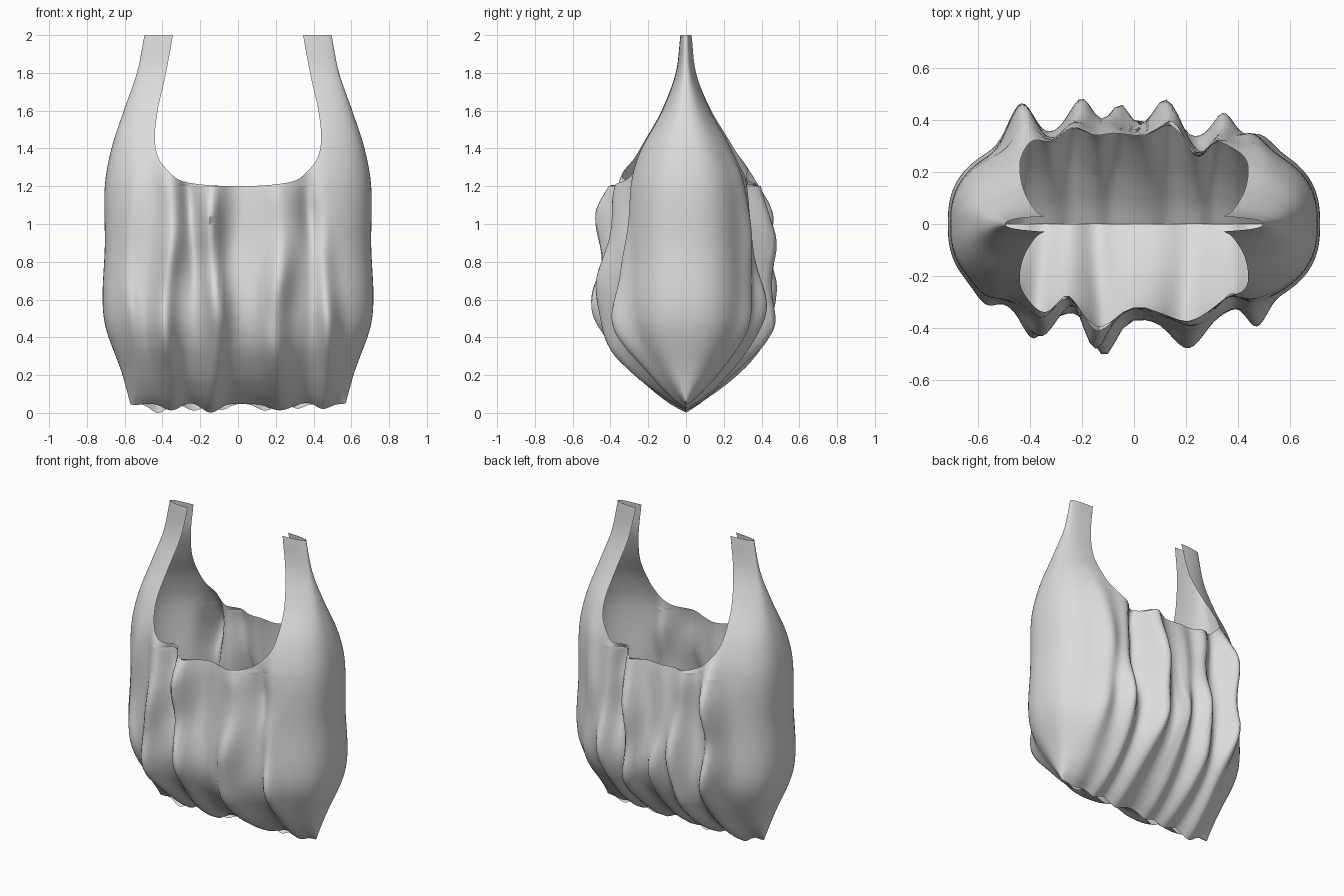
import bpy, bmesh, math

if "Cube" in bpy.data.objects:
    bpy.data.objects.remove(bpy.data.objects["Cube"], do_unlink=True)

COLS, BODY_ROWS, STRAP_ROWS = 60, 60, 44
RIM, BASE, TOP = 1.2, 0.06, 2.0
ROUND = 2.6  # squareness of the horizontal section


def curve(points, v):
    """Smooth curve through (position, value) points."""
    n = len(points)
    k = 0
    while k < n - 2 and v > points[k + 1][0]:
        k += 1
    (a, fa), (b, fb) = points[k], points[k + 1]

    def slope(i):
        p, q = points[max(i - 1, 0)], points[min(i + 1, n - 1)]
        return (q[1] - p[1]) / (q[0] - p[0])

    h = b - a
    t = min(max((v - a) / h, 0), 1)
    e = t * t * (3 - 2 * t)
    return (fa * (1 - e) + fb * e + h * t * (1 - t) ** 2 * slope(k)
            - h * t * t * (1 - t) * slope(k + 1))


# Half width and half depth by height
WIDTH = [(0.06, 0.57), (0.2, 0.61), (0.5, 0.71), (0.9, 0.705), (1.2, 0.705),
         (1.4, 0.67), (1.6, 0.605), (1.8, 0.535), (2, 0.495)]
DEPTH = [(0.06, 0), (0.1, 0.07), (0.2, 0.19), (0.35, 0.31), (0.52, 0.365),
         (0.8, 0.36), (1.2, 0.34), (1.4, 0.275), (1.6, 0.155), (1.8, 0.065), (2, 0.035)]
# Inner edge of the handles, by progress up the opening
OPENING = [(0, 0), (0.11, 0.2), (0.19, 0.3), (0.3, 0.36), (0.43, 0.42),
           (0.56, 0.44), (0.71, 0.425), (0.87, 0.38), (1, 0.345)]
# How strongly the folds stand out, by height
FOLD_FADE = [(0.06, 1), (1.05, 1), (1.2, 0.75), (1.4, 0.2), (2, 0.1)]
# Vertical folds: position across, strength low down, strength high up, spread
FRONT_FOLDS = [(-0.57, 0.04, 0.02, 0.05), (-0.37, 0.12, 0.08, 0.06),
               (-0.24, -0.02, -0.08, 0.05), (-0.13, 0.13, 0.13, 0.06),
               (0, 0, -0.04, 0.06), (0.21, 0.13, 0.06, 0.08),
               (0.39, -0.02, -0.06, 0.05), (0.46, 0.09, 0, 0.055)]
BACK_FOLDS = [(-0.43, 0.13, 0.15, 0.06), (-0.32, 0, -0.02, 0.05),
              (-0.22, 0.13, 0.06, 0.06), (-0.07, 0.09, 0.02, 0.05),
              (0.13, 0.12, 0.12, 0.06), (0.24, -0.03, -0.11, 0.06),
              (0.33, 0.08, 0.02, 0.05), (0.48, 0.04, 0.04, 0.06)]


def fold_height(x, z, folds):
    rise = min(max((z - 0.5) / 0.6, 0), 1)
    rise = rise * rise * (3 - 2 * rise)
    total = 0
    for i, (centre, low, high, spread) in enumerate(folds):
        offset = x - centre - 0.02 * math.sin(6 * z + 1.7 * i)
        swell = 0.87 + 0.15 * math.sin(13 * z + 2 * i - 5.5)
        total += (low + (high - low) * rise) * swell * math.exp(-(offset / spread) ** 2)
    return total


def bag_point(angle, z, sx, sy):
    depth = curve(DEPTH, z)
    x = sx * curve(WIDTH, z) * max(math.cos(angle), 0) ** (2 / ROUND)
    across = math.sin(angle) ** (2 / ROUND)
    fold = fold_height(x, z, FRONT_FOLDS if sy < 0 else BACK_FOLDS)
    fold *= min(1, across * 1.3)
    y = depth * (across + curve(FOLD_FADE, z) * fold / 0.36)
    # Folds sag at the bottom seam
    sag = 0.35 * fold * max(0, 1 - (z - BASE) / 0.3) ** 2
    return x, sy * y, z - sag


# Each row holds a height and the angle where the sheet stops
rows = [(BASE + (RIM - BASE) * i / BODY_ROWS, math.pi / 2) for i in range(BODY_ROWS + 1)]
for i in range(1, STRAP_ROWS + 1):
    t = i / STRAP_ROWS
    z = RIM + (TOP - RIM) * t * t
    ratio = curve(OPENING, t) / curve(WIDTH, z)
    rows.append((z, math.acos(ratio ** (ROUND / 2))))

# Bag sheet: four quarters welded along the seams
bm = bmesh.new()
for sx in (1, -1):
    for sy in (1, -1):
        grid = [[bm.verts.new(bag_point(end * c / COLS, z, sx, sy)) for c in range(COLS + 1)]
                for z, end in rows]
        for low, high in zip(grid, grid[1:]):
            for c in range(COLS):
                quad = [low[c], low[c + 1], high[c + 1], high[c]]
                bm.faces.new(quad if sx * sy > 0 else quad[::-1])
bmesh.ops.remove_doubles(bm, verts=bm.verts, dist=0.0002)
# Stand the lowest fold on the ground
lowest = min(v.co.z for v in bm.verts)
for v in bm.verts:
    v.co.z -= lowest * max(0, 1 - v.co.z / 0.3)

mesh = bpy.data.meshes.new("carrier_bag")
bm.to_mesh(mesh)
bm.free()
bag = bpy.data.objects.new("carrier_bag", mesh)
bpy.context.collection.objects.link(bag)

# Plain grey plastic
grey = bpy.data.materials.new("grey_plastic")
grey.use_nodes = True
colour = (0.72, 0.72, 0.72, 1)
grey.diffuse_color = colour
for node in grey.node_tree.nodes:
    if node.type == "BSDF_PRINCIPLED":
        node.inputs["Base Color"].default_value = colour
mesh.materials.append(grey)

bpy.ops.object.select_all(action="DESELECT")
bag.select_set(True)
bpy.context.view_layer.objects.active = bag
bpy.ops.object.shade_smooth_by_angle(angle=math.radians(80))
